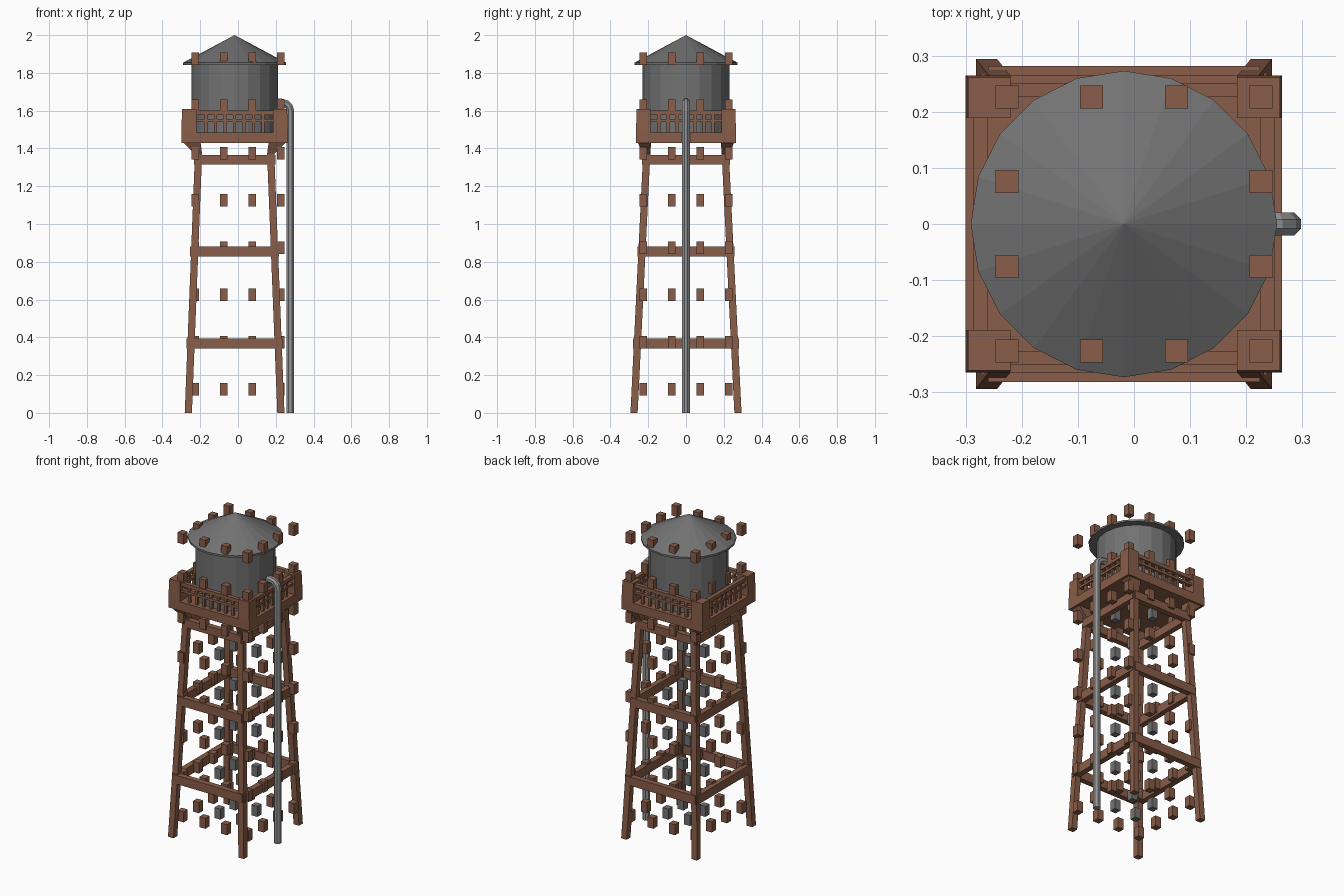
import bpy, bmesh
from math import sin, cos, pi

if "Cube" in bpy.data.objects:
    bpy.data.objects.remove(bpy.data.objects["Cube"])

CX = -0.018  # tower axis; the pipe on +x widens the model


def material(name, rgb):
    m = bpy.data.materials.new(name)
    m.diffuse_color = (*rgb, 1)
    m.use_nodes = True
    m.node_tree.nodes["Principled BSDF"].inputs["Base Color"].default_value = m.diffuse_color
    return m


RUST = material("rust_brown", (0.25, 0.11, 0.065))
STEEL = material("dark_steel", (0.17, 0.17, 0.17))
PIPE = material("pipe_grey", (0.30, 0.30, 0.30))


def finish(name, bm, mat):
    bmesh.ops.recalc_face_normals(bm, faces=bm.faces)
    me = bpy.data.meshes.new(name)
    bm.to_mesh(me)
    bm.free()
    me.materials.append(mat)
    ob = bpy.data.objects.new(name, me)
    bpy.context.collection.objects.link(ob)
    return ob


def frustum(bm, z0, r0, z1, r1):
    """Box whose bottom and top rectangles are (xa, xb, ya, yb)."""
    rings = [[bm.verts.new((x, y, z)) for x, y in ((a, c), (b, c), (b, d), (a, d))]
             for z, (a, b, c, d) in ((z0, r0), (z1, r1))]
    lo, hi = rings
    bm.faces.new(lo)
    bm.faces.new(hi)
    for i in range(4):
        j = (i + 1) % 4
        bm.faces.new((lo[i], lo[j], hi[j], hi[i]))


def box(bm, x0, x1, y0, y1, z0, z1):
    frustum(bm, z0, (x0, x1, y0, y1), z1, (x0, x1, y0, y1))


def lathe(name, profile, sides, mat):
    """Closed solid from rings of (radius, z), ending in a point if radius is 0."""
    bm = bmesh.new()
    rings = []
    for r, z in profile:
        n = sides if r else 1
        rings.append([bm.verts.new((CX + r * cos(2 * pi * i / sides),
                                    r * sin(2 * pi * i / sides), z)) for i in range(n)])
    bm.faces.new(rings[0])
    for a, b in zip(rings, rings[1:]):
        for i in range(sides):
            j = (i + 1) % sides
            bm.faces.new((a[i], a[j], b[0]) if len(b) == 1 else (a[i], a[j], b[j], b[i]))
    if len(rings[-1]) > 1:
        bm.faces.new(rings[-1])
    return finish(name, bm, mat)


# Outer half sizes of the leg frame at height z
LEG_TOP = 1.37


def leg_half(z):
    t = z / LEG_TOP
    return 0.264 - 0.054 * t, 0.294 - 0.067 * t


def corner(sx, sy, outer, inner):
    xs = sorted((CX + sx * inner[0], CX + sx * outer[0]))
    ys = sorted((sy * inner[1], sy * outer[1]))
    return (*xs, *ys)


CORNERS = [(sx, sy) for sx in (-1, 1) for sy in (-1, 1)]
W = 0.038

# Four leaning legs with flared brackets under the deck
legs, brackets = bmesh.new(), bmesh.new()
for sx, sy in CORNERS:
    (bx, by), (tx, ty) = leg_half(0), leg_half(LEG_TOP)
    foot = corner(sx, sy, (bx, by), (bx - W, by - W))
    top = corner(sx, sy, (tx, ty), (tx - W, ty - W))
    frustum(legs, 0, foot, LEG_TOP, top)
    frustum(brackets, LEG_TOP, top, 1.43, corner(sx, sy, (0.27, 0.255), (0.18, 0.185)))
finish("legs", legs, RUST)
finish("leg_brackets", brackets, RUST)

# Three levels of cross beams around the legs
beams = bmesh.new()
for z0, z1 in ((0.34, 0.395), (0.827, 0.882), (1.315, 1.366)):
    hx, hy = leg_half(z0)
    hx, hy = hx + 0.004, hy + 0.004
    for s in (-1, 1):
        ya, yb = sorted((s * hy, s * (hy - 0.035)))
        box(beams, CX - hx + 0.012, CX + hx - 0.012, ya, yb, z0, z1)
        xa, xb = sorted((s * hx, s * (hx - 0.035)))
        box(beams, CX + xa, CX + xb, -hy + 0.012, hy - 0.012, z0, z1)
finish("cross_beams", beams, RUST)

# Deck slab and corner posts
DX, DY = 0.282, 0.265
deck = bmesh.new()
box(deck, CX - DX, CX + DX, -DY, DY, 1.428, 1.485)
finish("deck", deck, RUST)
posts = bmesh.new()
for sx, sy in CORNERS:
    low = corner(sx, sy, (DX, DY), (DX - 0.08, DY - 0.076))
    high = corner(sx, sy, (DX - 0.004, DY - 0.004), (DX - 0.08, DY - 0.076))
    frustum(posts, 1.485, low, 1.608, high)
finish("corner_posts", posts, RUST)

# Railings: two rails and upright balusters on each side
rails = bmesh.new()
for s in (-1, 1):
    xa, xb = sorted((s * (DX - 0.014), s * (DX - 0.039)))
    ya, yb = sorted((s * (DY - 0.014), s * (DY - 0.039)))
    ex, ey = DX - 0.08, DY - 0.076
    for z0, z1 in ((1.578, 1.6), (1.54, 1.555)):
        box(rails, CX - ex, CX + ex, ya, yb, z0, z1)
        box(rails, CX + xa, CX + xb, -ey, ey, z0, z1)
    for i in range(1, 8):
        t = i / 4 - 1
        x, y = CX + ex * t, ey * t
        box(rails, x - 0.008, x + 0.008, ya + 0.005, yb - 0.005, 1.485, 1.58)
        box(rails, CX + xa + 0.005, CX + xb - 0.005, y - 0.008, y + 0.008, 1.485, 1.58)
finish("railings", rails, RUST)

# Tank and conical roof
lathe("tank", [(0.229, 1.485), (0.229, 1.85)], 20, STEEL)
lathe("roof", [(0.273, 1.842), (0.273, 1.854), (0, 2.0)], 20, STEEL)

# Down pipe, bent into the tank side
PX, PZ, R = 0.277, 1.643, 0.022
B = 0.045
path = [((0.18, PZ), pi / 2)]
path += [((PX - B + B * sin(a), PZ - B + B * cos(a)), pi / 2 - a) for a in (0, pi / 6, pi / 3, pi / 2)]
path += [((PX, 0), 0)]
bm = bmesh.new()
rings = []
for (x, z), tilt in path:
    ring = []
    for k in range(8):
        a = 2 * pi * (k + 0.5) / 8
        u, v = R * cos(a), R * sin(a)
        ring.append(bm.verts.new((x + u * cos(tilt), v, z + u * sin(tilt))))
    rings.append(ring)
for a, b in zip(rings, rings[1:]):
    for k in range(8):
        j = (k + 1) % 8
        bm.faces.new((a[k], a[j], b[j], b[k]))
bm.faces.new(rings[0])
bm.faces.new(rings[-1])
finish("down_pipe", bm, PIPE)

# Regular grid of small floating blocks: rusty outside, steel inside
outer, inner = bmesh.new(), bmesh.new()
for i in range(4):
    for j in range(4):
        for k in range(8):
            x, y, z = (i - 1.5) * 0.151, (j - 1.5) * 0.151, 0.125 + 0.25 * k
            edge = i in (0, 3) or j in (0, 3)
            box(outer if edge else inner, x - 0.0205, x + 0.0205,
                y - 0.0205, y + 0.0205, z - 0.033, z + 0.033)
finish("outer_blocks", outer, RUST)
finish("inner_blocks", inner, STEEL)
